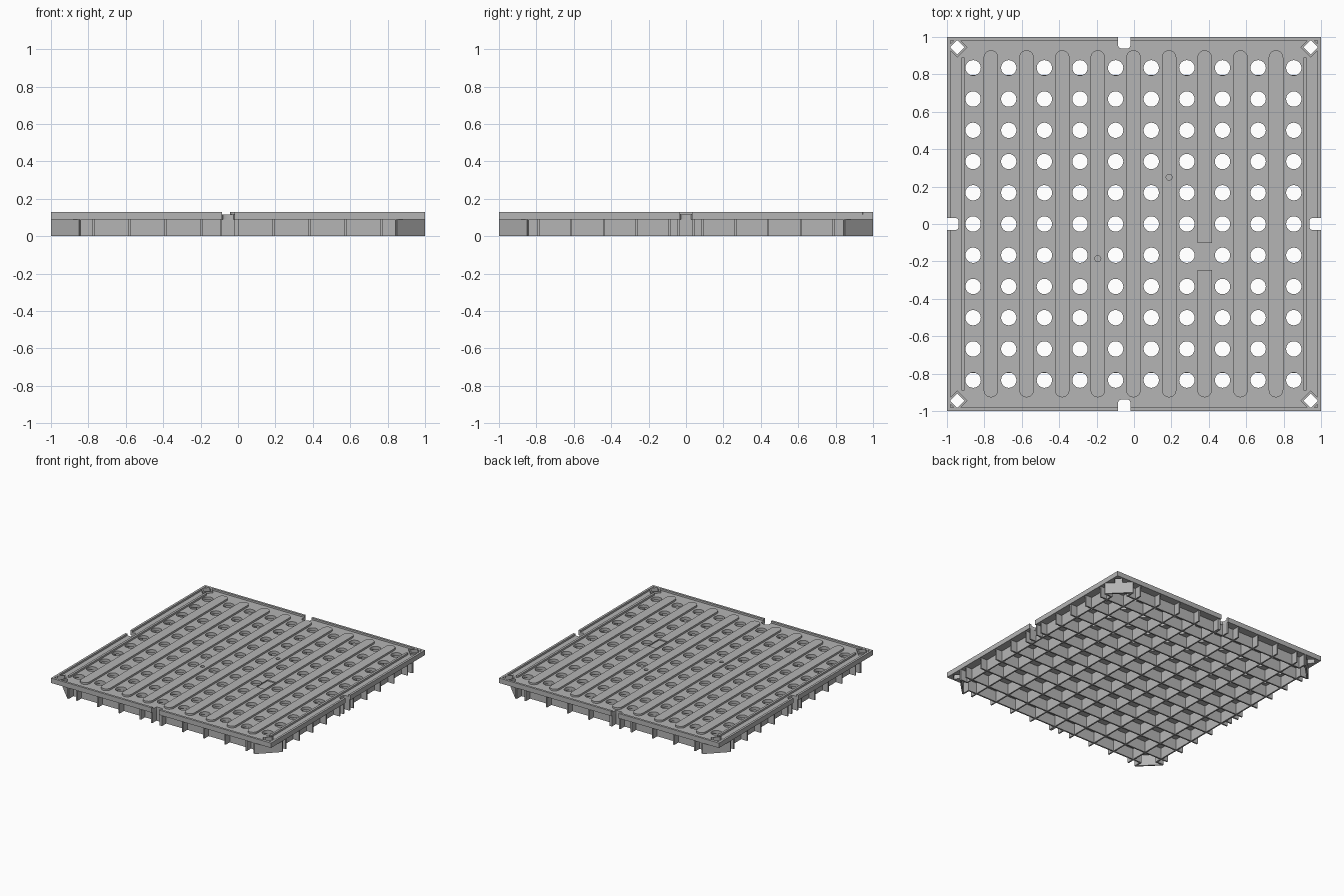
import bpy
from math import cos, sin, pi, radians
from mathutils import Matrix, Vector

cube = bpy.data.objects.get("Cube")
if cube:
    bpy.data.objects.remove(cube)

grey = bpy.data.materials.new("grey plastic")
grey.use_nodes = True
colour = (0.46, 0.46, 0.46, 1)
grey.diffuse_color = colour
grey.node_tree.nodes["Principled BSDF"].inputs["Base Color"].default_value = colour

FLOOR, DECK, TOP = 0.09, 0.115, 0.13   # underside, deck and raised heights
WALL, RIB = 0.93, 0.012                # skirt position, rib thickness
SHIFT = -0.003
NOTCH = 0.033
columns = [SHIFT + 0.1905 * (i - 4.5) for i in range(10)]
rows = [0.167 * (i - 5) for i in range(11)]
slat_xs = [SHIFT + 0.1905 * (i - 4) for i in range(9)]
rib_ys = [0.1755 * (i - 4.5) for i in range(10)]
notch_at = [-0.052, 0, 0.052, 0]       # along each side, counter-clockwise from front


def prism(name, loops, z0, z1):
    """Extrude closed outlines; loops inside others become holes."""
    curve = bpy.data.curves.new(name, "CURVE")
    curve.dimensions = "2D"
    curve.fill_mode = "BOTH"
    curve.extrude = (z1 - z0) / 2
    for loop in loops:
        spline = curve.splines.new("POLY")
        spline.points.add(len(loop) - 1)
        spline.use_cyclic_u = True
        for point, (x, y) in zip(spline.points, loop):
            point.co = (x, y, 0, 1)
    helper = bpy.data.objects.new(name, curve)
    bpy.context.scene.collection.objects.link(helper)
    deps = bpy.context.evaluated_depsgraph_get()
    mesh = bpy.data.meshes.new_from_object(helper.evaluated_get(deps))
    bpy.data.objects.remove(helper)
    mesh.transform(Matrix.Translation((0, 0, (z0 + z1) / 2)))
    mesh.materials.clear()
    mesh.materials.append(grey)
    mesh.shade_smooth()
    mesh.set_sharp_from_angle(angle=radians(30))
    obj = bpy.data.objects.new(name, mesh)
    bpy.context.scene.collection.objects.link(obj)
    return obj


def circle(x, y, r, n=24):
    return [(x + r * cos(2 * pi * i / n), y + r * sin(2 * pi * i / n)) for i in range(n)]


def rect(x0, x1, y0, y1):
    return [(x0, y0), (x1, y0), (x1, y1), (x0, y1)]


def pill(x, r, y0, y1, n=10):
    top = [(x + r * cos(pi * i / n), y1 - r + r * sin(pi * i / n)) for i in range(n + 1)]
    low = [(x - r * cos(pi * i / n), y0 + r - r * sin(pi * i / n)) for i in range(n + 1)]
    return top + low


def bar(a, b, width):
    """Outline of a straight bar between two points."""
    a, b = Vector(a), Vector(b)
    d = (b - a).normalized() * width / 2
    n = Vector((-d.y, d.x))
    return [tuple(p) for p in (a - n, b - n, b + n, a + n)]


def turn(loop, k):
    """Rotate an outline by k quarter turns."""
    for _ in range(k):
        loop = [(-y, x) for x, y in loop]
    return loop


# Perforated deck with edge notches and diamond corner holes
outline = []
for k, s in enumerate(notch_at):
    left = [(s - NOTCH, -1), (s - NOTCH, -0.953), (s - NOTCH + 0.005, -0.943), (s - NOTCH + 0.015, -0.938)]
    right = [(2 * s - x, y) for x, y in reversed(left)]
    outline += turn([(-1, -1)] + left + right, k)
holes = [circle(x, y, 0.041) for x in columns for y in rows]
diamonds = [turn(circle(0.945, 0.945, 0.04, 4), k) for k in range(4)]
prism("deck", [outline] + holes + diamonds, FLOOR, DECK)

# Raised lip around the edge, and collars round the corner holes
for k, s in enumerate(notch_at):
    for x0, x1 in ((-1, s - NOTCH), (s + NOTCH, 1)):
        prism("edge_lip", [turn(rect(x0, x1, -1, -0.982), k)], DECK, TOP)
    collar = turn(circle(0.945, 0.945, 0.055, 4), k)
    prism("corner_collar", [collar, diamonds[k]], DECK, TOP)

# Narrow ridges beside the left and right edges
for name, side in (("left_ridge", 1), ("right_ridge", -1)):
    prism(name, [pill(side * 0.915, 0.009, -0.893, 0.893)], DECK, TOP)

# Raised round-ended slats; two have a dimple, one a recessed panel
dimples = {5: 0.25, 3: -0.185}
for i, x in enumerate(slat_xs):
    loops = [pill(x, 0.039, -0.927, 0.929)]
    if i in dimples:
        loops.append(circle(x, dimples[i], 0.016, 16))
    if i == 6:
        panel = rect(x - 0.0385, x + 0.0385, -0.247, -0.102)
        loops.append(panel)
        prism("recessed_panel", [panel], DECK, DECK + 0.006)
    prism("slat", loops, DECK, TOP)

# Rib grid underneath, its ends standing proud of the skirt
for i in range(9):
    x = 0.1925 * (i - 4) + SHIFT
    prism("lengthwise_rib", [rect(x - RIB / 2, x + RIB / 2, -0.99, 0.99)], 0, FLOOR)
for y in rib_ys:
    prism("crosswise_rib", [rect(-0.99, 0.99, y - RIB / 2, y + RIB / 2)], 0, FLOOR)

# Skirt walls, notch cheeks and diagonal corner walls
for k, s in enumerate(notch_at):
    prism("skirt_wall", [turn(bar((-0.85, -WALL), (0.85, -WALL), RIB), k)], 0, FLOOR)
    for x in (s - NOTCH - RIB / 2, s + NOTCH + RIB / 2):
        prism("notch_cheek", [turn(bar((x, -0.99), (x, -WALL), RIB), k)], 0, FLOOR)
    for x in (-0.845, 0.845):
        prism("corner_return", [turn(bar((x, -0.995), (x, -WALL), RIB), k)], 0, FLOOR)
    prism("corner_wall", [turn(bar((0.846, -0.996), (0.996, -0.846), RIB), k)], 0, FLOOR)
